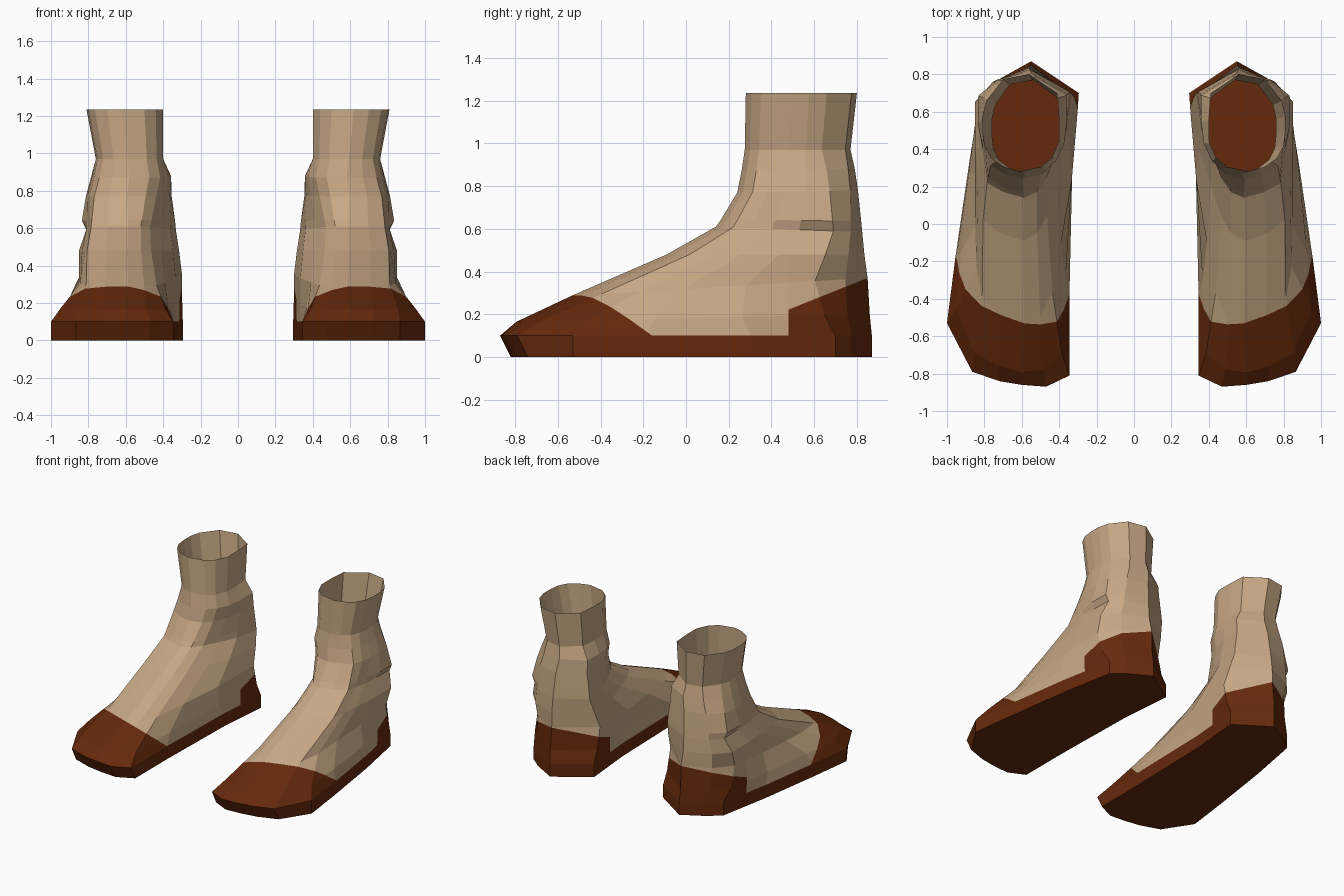
import bpy, bmesh
from mathutils import Vector

if "Cube" in bpy.data.objects:
    bpy.data.objects.remove(bpy.data.objects["Cube"])

def material(name, rgb):
    m = bpy.data.materials.new(name)
    m.diffuse_color = (*rgb, 1)
    m.use_nodes = True
    m.node_tree.nodes["Principled BSDF"].inputs["Base Color"].default_value = m.diffuse_color
    return m

TAN = material("tan_leather", (0.57, 0.39, 0.235))
BROWN = material("brown_leather", (0.13, 0.022, 0.0035))

# Plan outlines, running front -> outer side -> heel -> inner side
SOLE = [(.60, -.86), (.72, -.84), (.865, -.79), (1.0, -.53), (.955, -.18), (.885, .30), (.81, .70),
        (.72, .775), (.55, .87), (.295, .70), (.33, .30), (.345, -.37), (.345, -.81), (.47, -.87)]
INSTEP = [(.59, .14), (.70, .17), (.79, .22), (.80, .30), (.815, .40), (.83, .53), (.83, .69),
          (.74, .77), (.56, .825), (.33, .70), (.36, .50), (.42, .36), (.47, .24), (.52, .17)]
COLLAR = [(.62, .285), (.70, .31), (.765, .355), (.80, .42), (.81, .50), (.81, .58), (.79, .66),
          (.70, .775), (.56, .80), (.41, .70), (.40, .57), (.40, .45), (.44, .36), (.50, .31)]
ANKLE_BONE = (5, 6)

# Rings up the boot: front y, back y, inner x, outer x, front z, back z,
# shape (0 sole, 1 instep, 2 collar), ankle bone offset
RINGS = [
    (-.80, .86, .298, .96, .165, .20, .30, 0),
    (-.54, .85, .30, .87, .285, .37, .80, 0),
    (-.09, .835, .315, .85, .48, .48, 1.0, 0),
    (.14, .825, .332, .825, .61, .585, 1.0, -.015),
    (.165, .82, .335, .822, .645, .635, 1.1, .013),
    (.24, .805, .35, .812, .77, .78, 1.5, 0),
    (.26, .79, .35, .785, .87, .88, 1.7, 0),
    (.275, .77, .40, .76, .97, .97, 2.0, 0),
    (.28, .80, .40, .81, 1.235, 1.235, 2.0, 0),
]

def unit(outline):
    xs, ys = zip(*outline)
    return [((x - min(xs)) / (max(xs) - min(xs)), (y - min(ys)) / (max(ys) - min(ys)))
            for x, y in outline]

def ring_points(spec):
    yf, yb, xi, xo, zf, zb, k, bone = spec
    low, high = (SOLE, INSTEP) if k <= 1 else (INSTEP, COLLAR)
    k = k if k <= 1 else k - 1
    pts = []
    for j, ((u0, v0), (u1, v1)) in enumerate(zip(unit(low), unit(high))):
        u, v = u0 + (u1 - u0) * k, v0 + (v1 - v0) * k
        x = xi + (xo - xi) * u + (bone if j in ANKLE_BONE else 0)
        pts.append((x, yf + (yb - yf) * v, zf + (zb - zf) * v))
    return pts

def cut(bm, co, no, keep):
    # Split only the faces near a colour boundary
    faces = [f for f in bm.faces if keep(f.calc_center_median())]
    geom = faces + list({e for f in faces for e in f.edges}) + list({v for f in faces for v in f.verts})
    bmesh.ops.bisect_plane(bm, geom=geom, plane_co=co, plane_no=no, dist=1e-4)

TOE_N, TOE_D = Vector((-.35, 1, 1.3)), -.3625
HEEL_P, HEEL_N = Vector((0, .5, .23)), Vector((0, -.4, 1))

def boot(name, side):
    bm = bmesh.new()
    # Sole rings, with the toe tucked under at the ground
    loops = [[(x, y + (.05 if y < -.6 else 0), 0) for x, y in SOLE],
             [(x, y, .10) for x, y in SOLE]]
    loops += [ring_points(s) for s in RINGS]
    rows = [[bm.verts.new(p) for p in loop] for loop in loops]
    n = len(SOLE)
    for a, b in zip(rows, rows[1:]):
        for j in range(n):
            bm.faces.new((a[j], a[(j + 1) % n], b[(j + 1) % n], b[j]))
    bm.faces.new(rows[0][::-1])
    # Toe cap and heel patch boundaries
    upper = lambda c: c.z > .101
    cut(bm, TOE_N * (TOE_D / TOE_N.length_squared), TOE_N, lambda c: upper(c) and c.y < .2)
    cut(bm, (0, .48, 0), (0, 1, 0), lambda c: upper(c) and c.y > .1 and c.z < .5)
    cut(bm, HEEL_P, HEEL_N, lambda c: upper(c) and c.y > .48 and c.z < .6)
    for f in bm.faces:
        c = f.calc_center_median()
        toe = c.dot(TOE_N) < TOE_D
        heel = c.y > .48 and (c - HEEL_P).dot(HEEL_N) < 0
        f.material_index = int(c.z < .1 or toe or heel)
    # Left and right boots mirror each other
    if side < 0:
        for v in bm.verts:
            v.co.x *= -1
        bmesh.ops.reverse_faces(bm, faces=bm.faces[:])
    me = bpy.data.meshes.new(name)
    bm.to_mesh(me)
    bm.free()
    me.materials.append(TAN)
    me.materials.append(BROWN)
    bpy.context.collection.objects.link(bpy.data.objects.new(name, me))

boot("right_boot", 1)
boot("left_boot", -1)
